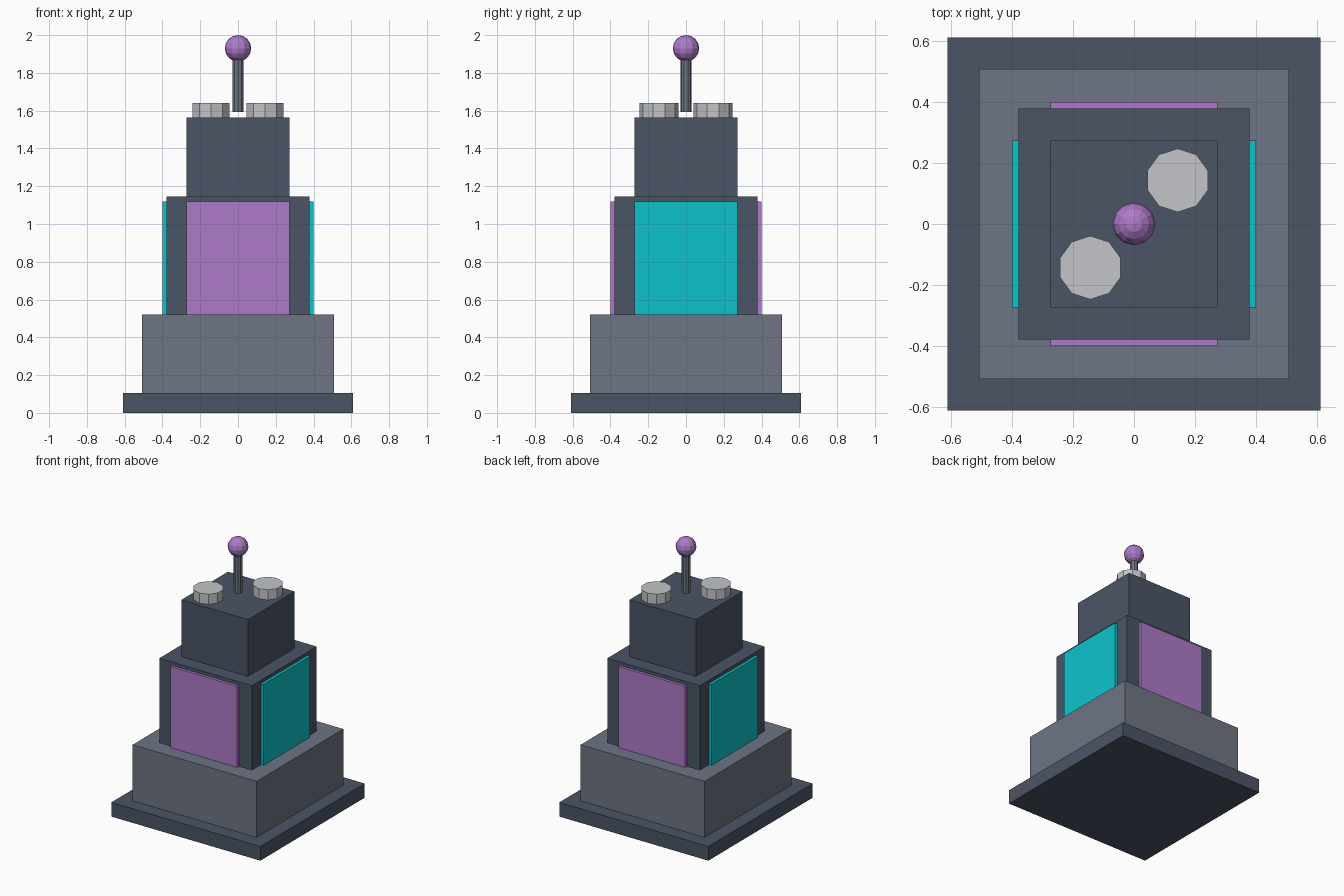
import bpy
from math import pi

cube = bpy.data.objects.get("Cube")
if cube:
    bpy.data.objects.remove(cube, do_unlink=True)


def material(name, r, g, b):
    mat = bpy.data.materials.new(name)
    mat.use_nodes = True
    mat.diffuse_color = (r, g, b, 1)
    bsdf = next(n for n in mat.node_tree.nodes if n.type == "BSDF_PRINCIPLED")
    bsdf.inputs["Base Color"].default_value = (r, g, b, 1)
    return mat


slate = material("slate", 0.07, 0.091, 0.13)
grey = material("grey", 0.155, 0.178, 0.227)
purple = material("purple", 0.42, 0.195, 0.578)
cyan = material("cyan", 0.004, 0.552, 0.597)
silver = material("silver", 0.539, 0.558, 0.584)


def finish(name, mat):
    obj = bpy.context.object
    obj.name = name
    obj.data.materials.append(mat)
    return obj


def box(name, mat, half_x, half_y, bottom, top, x=0, y=0):
    bpy.ops.mesh.primitive_cube_add(size=2, location=(x, y, (bottom + top) / 2))
    obj = finish(name, mat)
    obj.scale = (half_x, half_y, (top - bottom) / 2)
    bpy.ops.object.transform_apply(location=False, rotation=False, scale=True)
    return obj


def cylinder(name, mat, radius, sides, bottom, top, x=0, y=0):
    bpy.ops.mesh.primitive_cylinder_add(
        vertices=sides, radius=radius, depth=top - bottom,
        location=(x, y, (bottom + top) / 2))
    return finish(name, mat)


# Stacked square tiers
tiers = [("base_slab", slate, 0.61, 0, 0.105),
         ("plinth", grey, 0.507, 0.105, 0.52),
         ("body", slate, 0.379, 0.52, 1.145),
         ("upper_block", slate, 0.273, 1.145, 1.565)]
for name, mat, half, bottom, top in tiers:
    box(name, mat, half, half, bottom, top)

# Coloured side panels: purple front and back, cyan left and right
for side, sign in (("front", -1), ("back", 1)):
    box(side + "_panel", purple, 0.273, 0.02, 0.52, 1.12, y=sign * 0.38)
for side, sign in (("right", -1), ("left", 1)):
    box(side + "_panel", cyan, 0.02, 0.273, 0.52, 1.12, x=sign * 0.38)

# Ten-sided caps on opposite corners of the roof
for name, sign in (("front_right_cap", -1), ("back_left_cap", 1)):
    cylinder(name, silver, 0.104, 10, 1.565, 1.64, sign * 0.143, sign * 0.143)

# Antenna rod and faceted ball
cylinder("antenna_rod", grey, 0.03, 10, 1.592, 1.9)
bpy.ops.mesh.primitive_uv_sphere_add(
    segments=12, ring_count=8, radius=0.07, location=(0, 0, 1.93))
finish("antenna_ball", purple)
